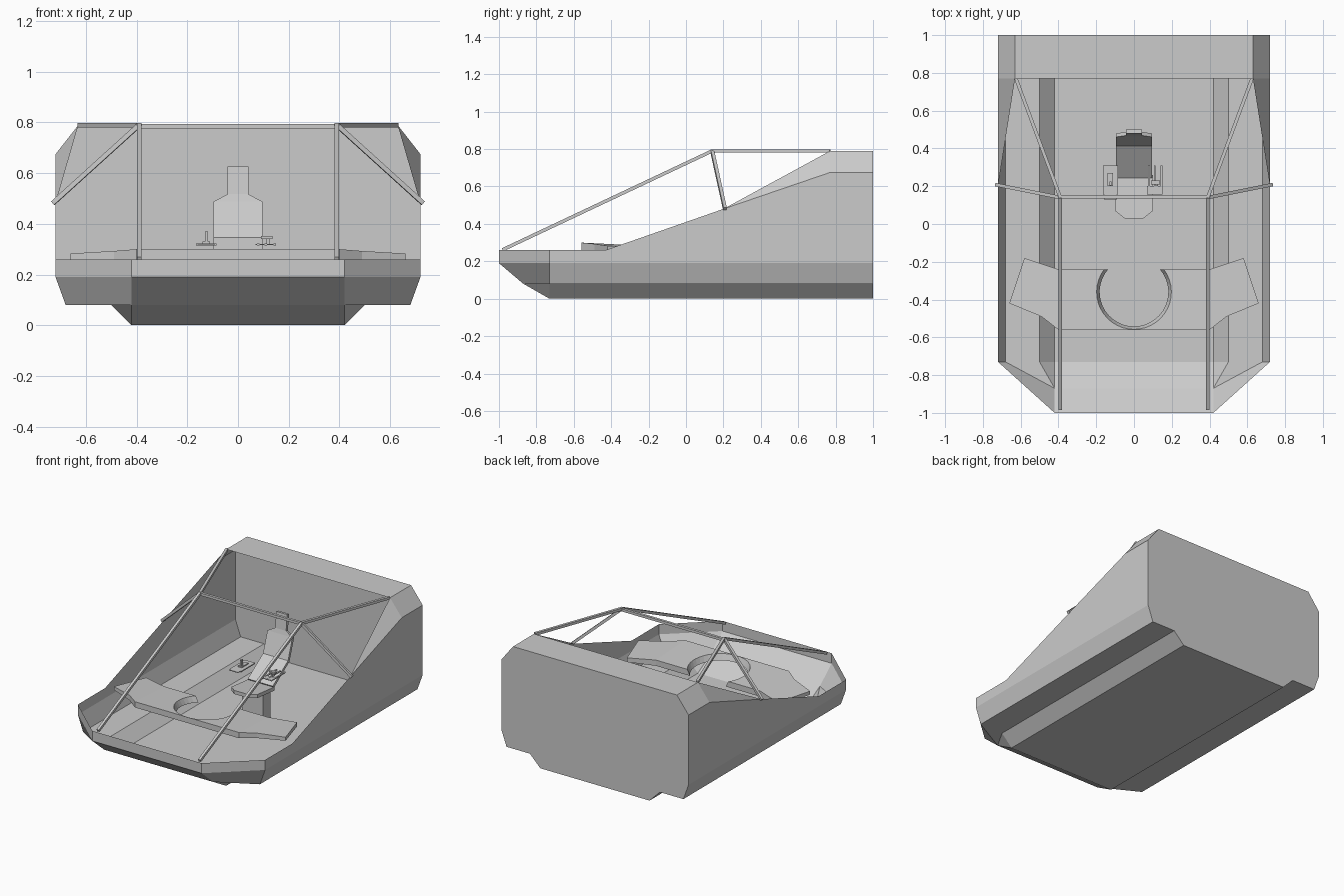
import bpy, bmesh, math
from mathutils import Vector

if "Cube" in bpy.data.objects:
    bpy.data.objects.remove(bpy.data.objects["Cube"])


def make(name, verts, faces, mirror=False):
    """Mesh object from points and faces, optionally mirrored over x = 0."""
    bm = bmesh.new()
    vs = [bm.verts.new(v) for v in verts]
    for f in faces:
        bm.faces.new([vs[i] for i in f])
    bmesh.ops.recalc_face_normals(bm, faces=bm.faces)
    me = bpy.data.meshes.new(name)
    bm.to_mesh(me)
    bm.free()
    ob = bpy.data.objects.new(name, me)
    bpy.context.collection.objects.link(ob)
    if mirror:
        m = ob.modifiers.new("mirror", 'MIRROR')
        m.use_clip = True
    return ob


def loft(name, a, b, mirror=False, skip=()):
    """Closed solid between two matching outlines."""
    n = len(a)
    faces = [list(range(n)), list(range(2 * n - 1, n - 1, -1))]
    faces += [(i, (i + 1) % n, n + (i + 1) % n, n + i) for i in range(n) if i not in skip]
    return make(name, list(a) + list(b), faces, mirror)


def box(name, x0, x1, y0, y1, z0, z1):
    c = [(x0, y0), (x1, y0), (x1, y1), (x0, y1)]
    return loft(name, [(x, y, z0) for x, y in c], [(x, y, z1) for x, y in c])


def bar(name, a, b, w=0.018):
    a, b = Vector(a), Vector(b)
    d = b - a
    bpy.ops.mesh.primitive_cube_add(size=1, location=(a + b) / 2)
    ob = bpy.context.object
    ob.name = name
    ob.rotation_euler = d.to_track_quat('Z', 'Y').to_euler()
    ob.scale = (w, w, d.length)
    return ob


# hull: open sheet-metal tub, right half then mirrored
P = dict(
    k0=(0, 1, 0), k1=(.42, 1, 0), k2=(.5, 1, .08), k3=(.68, 1, .08), k4=(.72, 1, .19),
    k5=(.72, 1, .675), k6=(.63, 1, .79), k7=(0, 1, .79),
    f0=(0, -.73, 0), f1=(.42, -.73, 0), f2=(.5, -.73, .08), f3=(.68, -.73, .08),
    f4=(.72, -.73, .19), f5=(.72, -.73, .26),
    n0=(0, -.87, .08), n1=(.42, -.87, .08), n2=(0, -1, .19), n3=(.42, -1, .19),
    n4=(0, -1, .26), n5=(.42, -1, .26),
    s0=(.72, -.43, .26), s1=(.72, .2, .48), s2=(.72, .77, .675),
    r0=(.63, .77, .79), r1=(0, .77, .79))
keys = list(P)
panels = ["k0 k1 k2 k3 k4 k5 k6 k7", "k0 k1 f1 f0", "k1 k2 f2 f1", "k2 k3 f3 f2",
          "k3 k4 f4 f3", "k4 k5 s2 s1 s0 f5 f4", "k5 k6 r0 s2", "s1 s2 r0",
          "k6 k7 r1 r0", "f0 f1 n1 n0", "f1 f2 n1", "f2 f3 n1", "f3 f4 n3 n1",
          "n0 n1 n3 n2", "f4 f5 n5 n3", "n2 n3 n5 n4"]
make("hull", list(P.values()), [[keys.index(k) for k in p.split()] for p in panels], True)

# canopy frame
for s, side in ((-1, "left"), (1, "right")):
    top = (s * .39, .14, .79)
    bar(f"canopy_front_bar_{side}", (s * .39, -.98, .262), top)
    bar(f"canopy_roof_bar_{side}", top, (s * .625, .77, .79))
    bar(f"canopy_side_bar_{side}", top, (s * .73, .208, .482))
bar("canopy_cross_bar", (-.39, .145, .785), (.39, .145, .785))

# dashboard centre with a round cut-out open at the back
def slope(y):
    return .30 - .05 * (y + .56)

def centre(r, z):
    a0 = math.asin(.12 / r)
    arc = [(a0 - (a0 + math.pi / 2) * i / 14) for i in range(15)]
    pts = [(0, -.56), (.4, -.56), (.4, -.24)]
    pts += [(r * math.cos(a), -.36 + r * math.sin(a)) for a in arc]
    pts[-1] = (0, pts[-1][1])
    return [(x, y, z(y)) for x, y in pts]

n = len(centre(.198, slope))
loft("dashboard", centre(.198, slope), centre(.182, lambda y: slope(y) - .04), True, skip=(n - 1,))

# dashboard wings
wing = [(.4, -.56), (.49, -.49), (.66, -.42), (.58, -.18), (.4, -.24)]
wtop = [(x, y, slope(y) - .01 * (x - .4) / .26) for x, y in wing]
loft("dashboard_wings", wtop,
     [(x, y, z - .04 + .06 * (x - .4)) for x, y, z in wtop], True)

# seat: cushion, leaning back, head rest, pedestal
cushion = [(-.05, .03), (.05, .03), (.1, .07), (.1, .26), (-.1, .26), (-.1, .07)]
loft("seat_cushion", [(x, y, .25 - .1 * y) for x, y in cushion],
     [(x, y, .225 - .1 * y) for x, y in cushion])

def strip(name, rows, t=.02):
    """Bent plate through (half width, y, z) rows, thickened backwards."""
    front = [(s * w, y, z) for w, y, z in rows for s in (-1, 1)]
    ob = make(name, front, [(2 * i, 2 * i + 1, 2 * i + 3, 2 * i + 2) for i in range(len(rows) - 1)])
    m = ob.modifiers.new("thickness", 'SOLIDIFY')
    m.thickness = t
    m.offset = 0

strip("seat_back", [(.096, .25, .225), (.096, .42, .34), (.096, .47, .485),
                    (.042, .478, .515), (.042, .49, .625)])
box("seat_pedestal", -.08, .08, .16, .245, 0, .22)

# left control stick on its plate
box("stick_plate", -.165, -.085, .155, .31, .315, .322)
box("stick_base", -.14, -.11, .2, .27, .322, .33)
box("stick", -.13, -.118, .205, .225, .33, .37)
box("stick_arm", -.16, -.09, .13, .16, .318, .323)

# right throttle between rails
for i, x in enumerate((.075, .105, .14)):
    box(f"throttle_rail_{i}", x, x + .01, .155, .31, .315, .322)
box("throttle_plate", .07, .15, .155, .2, .316, .321)
box("throttle_lever", .113, .127, .2, .225, .32, .342)
box("throttle_grip", .09, .137, .21, .23, .34, .352)
